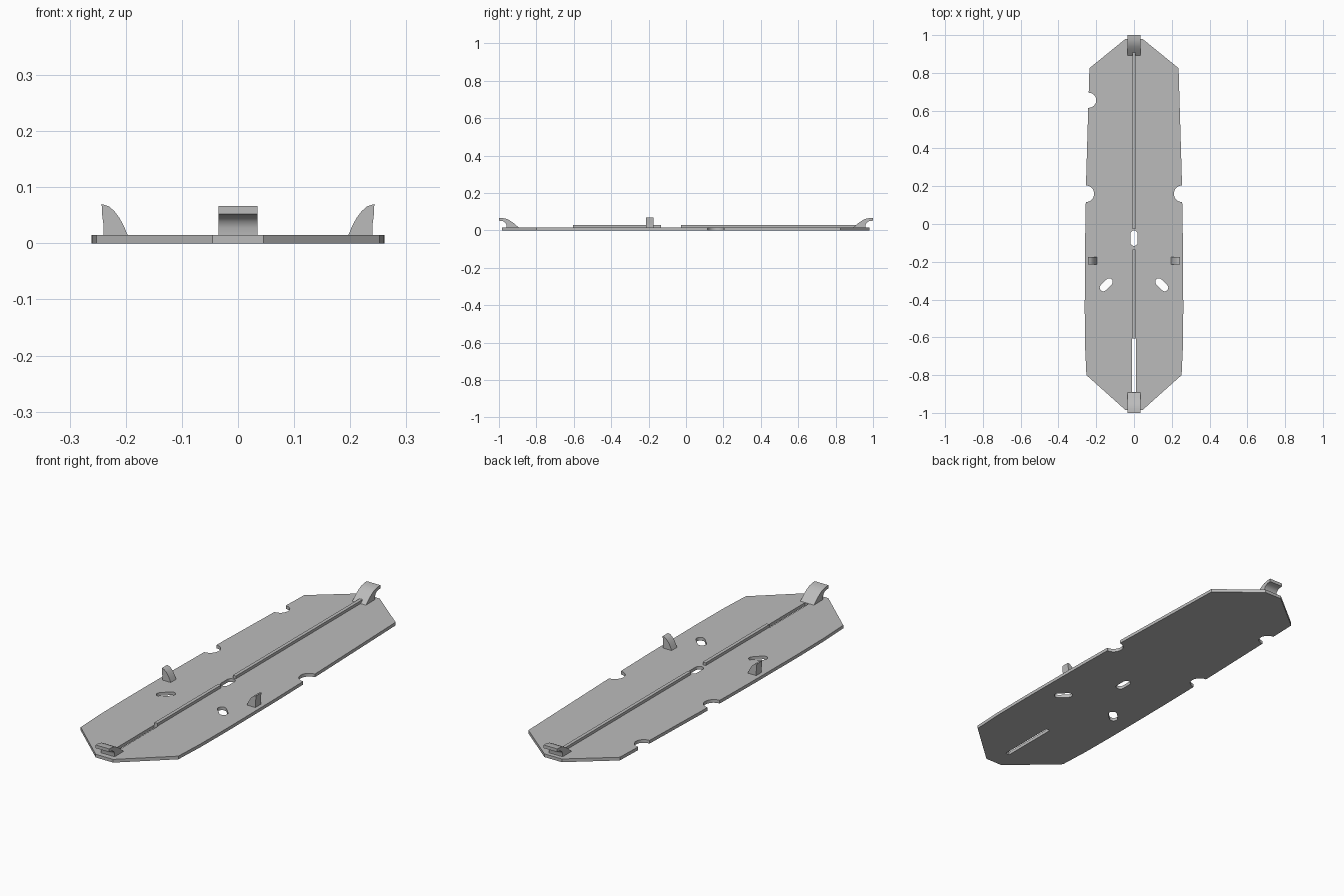
import bpy, bmesh, math
from mathutils import Matrix, Vector

old = bpy.data.objects.get("Cube")
if old:
    bpy.data.objects.remove(old)

grey = bpy.data.materials.new("plain grey")
grey.use_nodes = True
COLOUR = (0.5, 0.5, 0.5, 1)
grey.diffuse_color = COLOUR
grey.node_tree.nodes["Principled BSDF"].inputs["Base Color"].default_value = COLOUR

TOP = 0.015  # upper face of the plate


def prism(name, outline, low, high, place):
    """Extrude a 2D outline from low to high; place maps (u, v, depth) to xyz."""
    bm = bmesh.new()
    verts = [bm.verts.new(place(u, v, low)) for u, v in outline]
    face = bm.faces.new(verts)
    push = Vector(place(0, 0, high)) - Vector(place(0, 0, low))
    new = bmesh.ops.extrude_face_region(bm, geom=[face])["geom"]
    bmesh.ops.translate(bm, vec=push, verts=[g for g in new if isinstance(g, bmesh.types.BMVert)])
    bmesh.ops.recalc_face_normals(bm, faces=bm.faces)
    mesh = bpy.data.meshes.new(name)
    bm.to_mesh(mesh)
    bm.free()
    mesh.materials.append(grey)
    obj = bpy.data.objects.new(name, mesh)
    bpy.context.collection.objects.link(obj)
    return obj


def select(obj):
    bpy.ops.object.select_all(action='DESELECT')
    obj.select_set(True)
    bpy.context.view_layer.objects.active = obj


def smooth(obj):
    select(obj)
    bpy.ops.object.shade_smooth_by_angle(angle=math.radians(30))


def upright(u, v, d):
    return (u, v, d)


def stadium(x, y, half, radius, angle=0):
    """Round-ended slot outline; half is the distance from centre to end arc."""
    turn = Matrix.Rotation(angle, 2)
    points = []
    for i in range(26):
        a = math.pi * (i if i < 13 else i - 1) / 12
        end = half if i < 13 else -half
        p = turn @ Vector((radius * math.cos(a), radius * math.sin(a) + end))
        points.append((x + p.x, y + p.y))
    return points


def circle(x, y, r, n=32):
    return [(x + r * math.cos(t * math.tau / n), y + r * math.sin(t * math.tau / n)) for t in range(n)]


# Long plate with tapered ends
side = [(0.045, -0.985), (0.252, -0.80), (0.259, -0.65), (0.261, -0.45), (0.259, -0.1),
        (0.253, 0.25), (0.236, 0.825), (0.045, 0.98)]
plate = prism("base_plate", side + [(-x, y) for x, y in reversed(side)], 0, TOP, upright)

# Edge notches and slots cut through the plate
cuts = [
    circle(-0.24, 0.655, 0.04),
    circle(-0.255, 0.16, 0.044),
    circle(0.255, 0.16, 0.044),
    stadium(0, -0.075, 0.022, 0.019),
    stadium(-0.147, -0.322, 0.022, 0.019, -math.pi / 4),
    stadium(0.147, -0.322, 0.022, 0.019, math.pi / 4),
    [(-0.01, -0.89), (0.01, -0.89), (0.01, -0.605), (-0.01, -0.605)],
]
for outline in cuts:
    cutter = prism("cutter", outline, -0.05, 0.05, upright)
    cutter.hide_render = True
    mod = plate.modifiers.new("cut", 'BOOLEAN')
    mod.operation = 'DIFFERENCE'
    mod.solver = 'EXACT'
    mod.object = cutter
    select(plate)
    bpy.ops.object.modifier_apply(modifier=mod.name)
    bpy.data.objects.remove(cutter)
smooth(plate)

# Raised centre ribs
for name, start, end in (("front_rib", -0.605, -0.135), ("back_rib", -0.027, 0.91)):
    w = 0.008
    prism(name, [(-w, start), (w, start), (w, end), (-w, end)], TOP - 0.002, 0.028, upright)

# Curled hooks at both ends
hook = [(0.89, 0.013), (0.905, 0.025), (0.92, 0.038), (0.938, 0.051), (0.957, 0.061),
        (0.978, 0.066), (1.0, 0.067), (1.0, 0.052), (0.985, 0.051), (0.973, 0.047),
        (0.964, 0.039), (0.96, 0.028), (0.96, 0.013)]
for name, s in (("front_hook", -1), ("back_hook", 1)):
    smooth(prism(name, hook, -0.035, 0.035, lambda u, v, d: (d, s * u, v)))

# Curved side tabs
tab = [(0.196, 0.013), (0.203, 0.030), (0.211, 0.045), (0.220, 0.057), (0.230, 0.066),
       (0.243, 0.070), (0.242, 0.050), (0.240, 0.035), (0.240, 0.013)]
for name, s in (("right_tab", -1), ("left_tab", 1)):
    smooth(prism(name, tab, -0.215, -0.175, lambda u, v, d: (s * u, d, v)))
